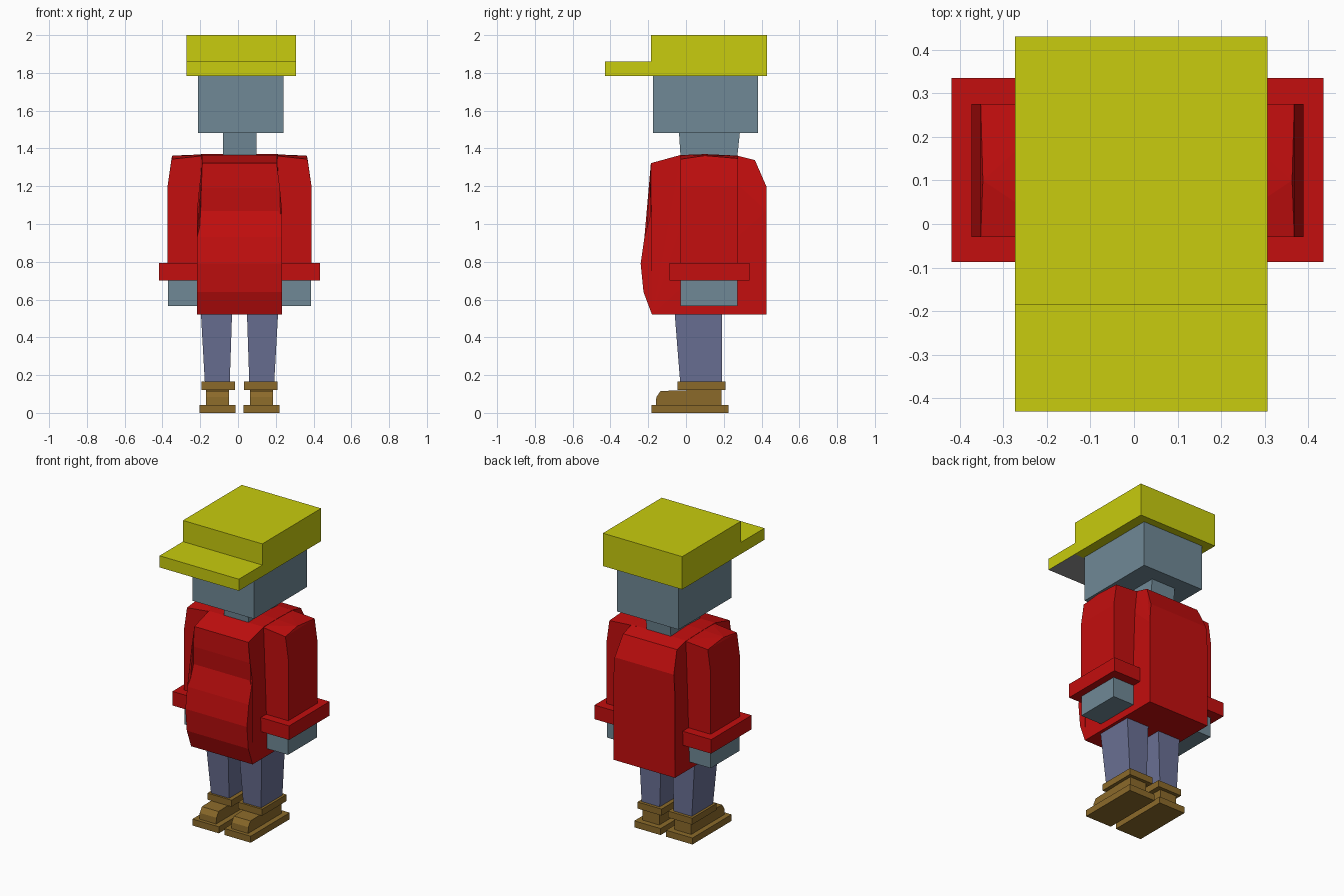
import bpy, bmesh

if "Cube" in bpy.data.objects:
    bpy.data.objects.remove(bpy.data.objects["Cube"])

C = 0.008  # symmetry plane of the paired limbs


def material(name, r, g, b):
    m = bpy.data.materials.new(name)
    m.diffuse_color = [((v / 255 + 0.055) / 1.055) ** 2.4 for v in (r, g, b)] + [1]
    m.use_nodes = True
    m.node_tree.nodes["Principled BSDF"].inputs["Base Color"].default_value = m.diffuse_color
    return m


YELLOW = material("yellow", 200, 204, 14)
RED = material("red", 195, 14, 14)
SKIN = material("blue_grey", 112, 137, 150)
TROUSER = material("slate", 106, 112, 148)
BROWN = material("brown", 139, 106, 42)
GREY = material("grey", 150, 150, 150)


def finish(name, bm, mat):
    bmesh.ops.recalc_face_normals(bm, faces=bm.faces)
    me = bpy.data.meshes.new(name)
    bm.to_mesh(me)
    bm.free()
    me.materials.append(mat)
    ob = bpy.data.objects.new(name, me)
    bpy.context.collection.objects.link(ob)
    return ob


def hull(name, pts, mat):
    """Convex solid around a few points."""
    bm = bmesh.new()
    for p in pts:
        bm.verts.new(p)
    bmesh.ops.convex_hull(bm, input=bm.verts)
    bmesh.ops.dissolve_limit(bm, angle_limit=0.005, verts=bm.verts, edges=bm.edges)
    return finish(name, bm, mat)


def frustum(x, y, z, top_x=None, top_y=None):
    """Corners of a box, optionally with a different top rectangle."""
    tx, ty = top_x or x, top_y or y
    return ([(a, b, z[0]) for a in x for b in y]
            + [(a, b, z[1]) for a in tx for b in ty])


def extrude(name, profile, centre, mat):
    """Side profile of (y, z, half width) swept across x."""
    bm = bmesh.new()
    left = [bm.verts.new((centre - w, y, z)) for y, z, w in profile]
    right = [bm.verts.new((centre + w, y, z)) for y, z, w in profile]
    bm.faces.new(left)
    bm.faces.new(right)
    n = len(profile)
    for i in range(n):
        j = (i + 1) % n
        bm.faces.new((left[i], left[j], right[j], right[i]))
    bmesh.ops.triangulate(bm, faces=[f for f in bm.faces if len(f.verts) > 4])
    return finish(name, bm, mat)


def pair(name, pts, mat):
    """Left and right copies mirrored about the body centre."""
    for side, s in (("left", 1), ("right", -1)):
        hull(f"{side}_{name}", [(C + s * x, y, z) for x, y, z in pts], mat)


# Cap with a brim whose underside is grey
hull("cap_crown", frustum((-0.273, 0.307), (-0.185, 0.43), (1.783, 2.0)), YELLOW)
brim = hull("cap_brim", frustum((-0.273, 0.307), (-0.43, -0.185), (1.783, 1.86)), YELLOW)
brim.data.materials.append(GREY)
for f in brim.data.polygons:
    if f.normal.z < -0.9:
        f.material_index = 1

# Head and neck
hull("head", frustum((-0.212, 0.24), (-0.175, 0.38), (1.482, 1.783)), SKIN)
hull("neck", frustum((-0.08, 0.097), (-0.028, 0.27), (1.34, 1.482),
                     (-0.08, 0.097), (-0.037, 0.285)), SKIN)

# Jacket body with a rounded belly and narrowed shoulders
extrude("jacket", [
    (-0.18, 0.52, 0.225), (-0.225, 0.64, 0.225), (-0.24, 0.79, 0.225),
    (-0.22, 0.93, 0.225), (-0.182, 1.07, 0.225), (-0.19, 1.19, 0.214),
    (-0.186, 1.322, 0.197), (-0.03, 1.365, 0.2), (0.1, 1.37, 0.205),
    (0.27, 1.362, 0.2), (0.365, 1.338, 0.197), (0.425, 1.2, 0.216),
    (0.425, 1.07, 0.225), (0.425, 0.52, 0.225)], 0.008, RED)

# Sleeves, cuffs and hands
pair("sleeve", frustum((0.16, 0.381), (-0.03, 0.275), (0.72, 1.2)) + [
    (0.36, -0.03, 1.343), (0.355, 0.1, 1.362), (0.36, 0.275, 1.347),
    (0.16, -0.03, 1.365), (0.16, 0.1, 1.37), (0.16, 0.275, 1.362)], RED)
pair("cuff", frustum((0.16, 0.427), (-0.087, 0.335), (0.70, 0.793)), RED)
pair("hand", frustum((0.16, 0.379), (-0.03, 0.272), (0.567, 0.71)), SKIN)

# Legs
pair("leg", frustum((0.052, 0.183), (-0.03, 0.19), (0.15, 0.54),
                    (0.039, 0.205), (-0.061, 0.19)), TROUSER)

# Boots: collar, upper with rounded toe, sole
pair("boot_collar", frustum((0.024, 0.2), (-0.045, 0.21), (0.122, 0.165)), BROWN)
pair("boot_upper", [(x, y, z) for x in (0.056, 0.178) for y, z in (
    (-0.16, 0.04), (-0.157, 0.083), (-0.135, 0.116), (-0.04, 0.118),
    (0.188, 0.125), (0.188, 0.04))], BROWN)
pair("boot_sole", frustum((0.02, 0.213), (-0.183, 0.225), (0.0, 0.043)), BROWN)
